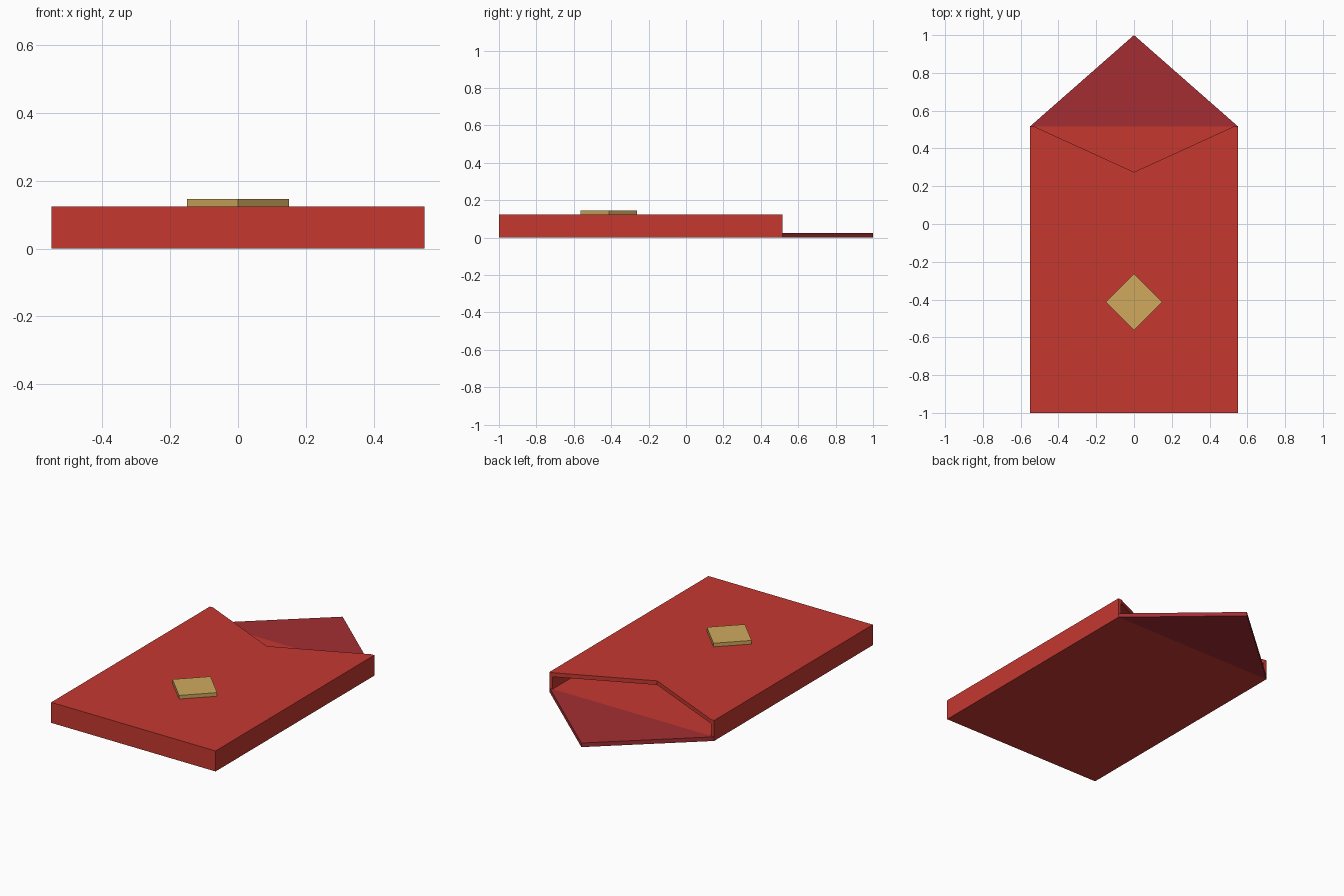
import bpy, bmesh

if "Cube" in bpy.data.objects:
    bpy.data.objects.remove(bpy.data.objects["Cube"])

W, Y0, Y1, H = 0.55, -1.0, 0.517, 0.124  # half width, bottom edge, mouth edge, thickness
T, SIDE = 0.025, 0.02                    # panel and side wall thickness


def material(name, color):
    m = bpy.data.materials.new(name)
    m.diffuse_color = (*color, 1)
    m.use_nodes = True
    m.node_tree.nodes["Principled BSDF"].inputs["Base Color"].default_value = m.diffuse_color
    return m


def prism(name, outline, z0, z1, mat=None):
    """Extrude a flat xy outline from z0 up to z1."""
    bm = bmesh.new()
    face = bm.faces.new([bm.verts.new((x, y, z0)) for x, y in outline])
    ext = bmesh.ops.extrude_face_region(bm, geom=[face])
    top = [v for v in ext["geom"] if isinstance(v, bmesh.types.BMVert)]
    bmesh.ops.translate(bm, verts=top, vec=(0, 0, z1 - z0))
    bmesh.ops.recalc_face_normals(bm, faces=bm.faces)
    me = bpy.data.meshes.new(name)
    bm.to_mesh(me)
    bm.free()
    ob = bpy.data.objects.new(name, me)
    bpy.context.collection.objects.link(ob)
    if mat:
        me.materials.append(mat)
    return ob


def rect(w, y0, y1):
    return [(-w, y0), (w, y0), (w, y1), (-w, y1)]


def cut(target, cutter):
    mod = target.modifiers.new(cutter.name, "BOOLEAN")
    mod.operation = "DIFFERENCE"
    mod.solver = "EXACT"
    mod.object = cutter
    cutter.hide_render = True
    cutter.hide_set(True)


red = material("red_paper", (0.56, 0.04, 0.03))
dark = material("dark_red_paper", (0.37, 0.027, 0.032))
gold = material("gold", (0.63, 0.40, 0.11))

# Hollow envelope body, open at the back with a V notch in its upper panel
body = prism("envelope_body", rect(W, Y0, Y1), 0, H, red)
inner = W - SIDE
cut(body, prism("pocket_cutter", rect(inner, Y0 + SIDE, Y1 + 0.1), T, H - T, red))
notch = [(0, 0.275), (inner, Y1), (inner, Y1 + 0.1), (-inner, Y1 + 0.1), (-inner, Y1)]
cut(body, prism("notch_cutter", notch, H / 2, H + 0.1, red))

# Open triangular flap
prism("flap", [(-W, Y1), (W, Y1), (0, 1.0)], 0, T, dark)

# Diamond seal on the front panel
c, r = -0.413, 0.15
prism("seal", [(0, c - r), (r, c), (0, c + r), (-r, c)], H, H + 0.022, gold)
